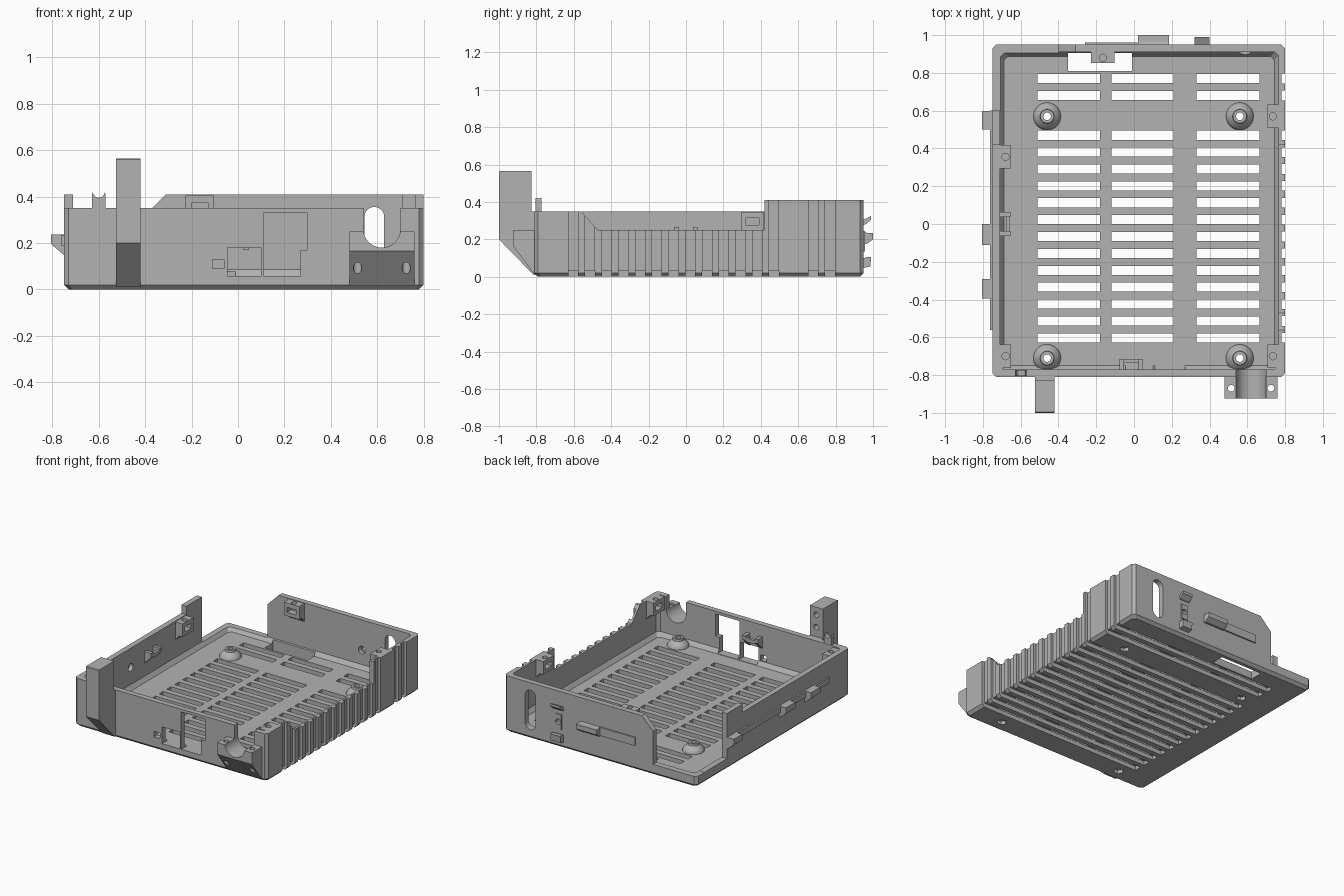
import bpy, bmesh, math
from mathutils import Matrix

if "Cube" in bpy.data.objects:
    bpy.data.objects.remove(bpy.data.objects["Cube"])

grey = bpy.data.materials.new("plain grey plastic")
grey.diffuse_color = (0.45, 0.45, 0.45, 1)
grey.use_nodes = True
grey.node_tree.nodes["Principled BSDF"].inputs["Base Color"].default_value = grey.diffuse_color


# ---- helpers: a shape is (points, axis, start, end) ----
def box(x0, x1, y0, y1, z0, z1):
    return ([(x0, y0), (x1, y0), (x1, y1), (x0, y1)], 'z', z0, z1)


def disc(u, v, r, axis, a, b, n=24):
    return ([(u + r * math.cos(2 * math.pi * i / n), v + r * math.sin(2 * math.pi * i / n))
             for i in range(n)], axis, a, b)


def capsule(u, v0, v1, r, axis, a, b, n=16):
    top = [(u + r * math.cos(math.pi * i / n), v1 + r * math.sin(math.pi * i / n)) for i in range(n + 1)]
    bot = [(u - r * math.cos(math.pi * i / n), v0 - r * math.sin(math.pi * i / n)) for i in range(n + 1)]
    return (top + bot, axis, a, b)


def place(u, v, w, axis):
    return {'z': (u, v, w), 'y': (u, w, v), 'x': (w, u, v)}[axis]


def loft(bm, rings):
    vs = [[bm.verts.new(p) for p in ring] for ring in rings]
    n = len(vs[0])
    bm.faces.new(vs[0])
    bm.faces.new(vs[-1])
    for a, b in zip(vs, vs[1:]):
        for i in range(n):
            bm.faces.new((a[i], a[(i + 1) % n], b[(i + 1) % n], b[i]))


def finish(name, bm):
    bmesh.ops.recalc_face_normals(bm, faces=bm.faces[:])
    me = bpy.data.meshes.new(name)
    bm.to_mesh(me)
    bm.free()
    ob = bpy.data.objects.new(name, me)
    bpy.context.collection.objects.link(ob)
    me.materials.append(grey)
    return ob


def solid(name, *shapes):
    bm = bmesh.new()
    for pts, axis, a, b in shapes:
        loft(bm, [[place(u, v, w, axis) for u, v in pts] for w in (a, b)])
    return finish(name, bm)


def cut_with(ob, cutter):
    mod = ob.modifiers.new("cut", 'BOOLEAN')
    mod.operation, mod.solver, mod.object = 'DIFFERENCE', 'EXACT', cutter
    bpy.context.view_layer.objects.active = ob
    bpy.ops.object.modifier_apply(modifier=mod.name)
    bpy.data.objects.remove(cutter)


def cut(ob, *shapes):
    cut_with(ob, solid("cutter", *shapes))


def tub(name, x0, x1, y0, y1, layers, c=0.02):
    """Corner-chamfered block; layers are (inset, z)."""
    bm = bmesh.new()
    rings = []
    for d, z in layers:
        a, b, e, f = x0 + d, x1 - d, y0 + d, y1 - d
        rings.append([(p, q, z) for p, q in ((a + c, e), (b - c, e), (b, e + c), (b, f - c),
                                             (b - c, f), (a + c, f), (a, f - c), (a, e + c))])
    loft(bm, rings)
    return finish(name, bm)


# ---- tray shell ----
tray = tub("tray", -0.75, 0.80, -0.81, 0.95, [(0.02, 0), (0, 0.02), (0, 0.41)])
cut_with(tray, tub("cutter", -0.71, 0.765, -0.77, 0.91, [(0.022, 0.055), (0, 0.085), (0, 0.9)]))
# wall heights and open back left corner
cut(tray, box(-1, 1, -1.1, 0.42, 0.35, 1))
cut(tray, ([(-1, 0.08), (-0.40, 0.08), (-0.40, 0.32), (-0.31, 0.41), (-0.31, 1), (-1, 1)], 'y', 0.86, 1.1))
cut(tray, box(-1, -0.66, 0.6, 1.2, 0.081, 1.2))
cut(tray, ([(-0.57, 0.36), (-0.47, 0.25), (0.42, 0.25), (0.42, 0.36)], 'x', 0.72, 1))

# cooling slots with matching grooves below and along the right wall
rows = [0.77, 0.68] + [0.47 - 0.0894 * i for i in range(13)]
cut(tray, *[box(-0.54, 0.9, y - 0.026, y + 0.026, -0.1, 0.03) for y in rows])
cut(tray, *[box(a, b, y - 0.024, y + 0.024, -0.2, 0.2)
            for y in rows for a, b in ((-0.51, -0.18), (-0.12, 0.21), (0.33, 0.665))])
cut(tray, *[box(0.78, 0.95, y - 0.0255, y + 0.0255, -0.2, 0.6) for y in rows])

# wall openings
cut(tray, box(-0.35, -0.01, 0.81, 0.905, -0.1, 0.2))
cut(tray,
    ([(0.11, 0.058), (0.27, 0.058), (0.27, 0.17), (0.30, 0.17), (0.30, 0.33), (0.11, 0.33)], 'y', -0.9, -0.74),
    box(-0.045, 0.10, -0.9, -0.74, 0.058, 0.18),
    box(-0.11, -0.06, -0.9, -0.74, 0.09, 0.13),
    capsule(0.62, 0.26, 0.8, 0.08, 'y', -0.95, -0.72),
    capsule(0.5875, 0.11, 0.313, 0.0425, 'y', 0.85, 1.1),
    disc(0.36, 0.19, 0.028, 'y', 0.85, 1.1),
    disc(-0.22, 0.21, 0.028, 'x', -0.9, -0.66))

# screw standoffs
spots = [(x, y) for x in (-0.46, 0.56) for y in (-0.71, 0.57)]
for i, (x, y) in enumerate(spots):
    bm = bmesh.new()
    loft(bm, [[(x + r * math.cos(k * math.pi / 16), y + r * math.sin(k * math.pi / 16), z) for k in range(32)]
              for r, z in ((0.073, 0.045), (0.073, 0.062), (0.062, 0.08), (0.038, 0.10), (0.036, 0.115))])
    post = finish("standoff_%d" % i, bm)
    cut(post, disc(x, y, 0.02, 'z', 0, 0.2))
    bpy.context.view_layer.objects.active = post
    post.select_set(True)
    bpy.ops.object.shade_smooth_by_angle(angle=math.radians(35))
    post.select_set(False)
cut(tray, *[disc(x, y, 0.02, 'z', -0.1, 0.2) for x, y in spots])
cut(tray, *[disc(x, y, 0.034, 'z', -0.1, 0.025, 6) for x, y in spots])


# ---- inner screw clips and hooks, built facing +x then turned ----
def turn(ob, x, y, deg):
    ob.data.transform(Matrix.Translation((x, y, 0)) @ Matrix.Rotation(math.radians(deg), 4, 'Z'))


for i, (x, y, deg, t) in enumerate([(-0.71, 0.355, 0, 0.345), (-0.71, -0.70, 0, 0.345),
                                    (0.765, 0.57, 180, 0.41), (0.765, -0.70, 180, 0.35),
                                    (-0.165, 0.91, -90, 0.405)]):
    clip = solid("screw_clip_%d" % i, ([(-0.008, t), (0.058, t), (0.058, t - 0.095), (0.03, t - 0.095),
                                       (-0.008, t - 0.14)], 'y', -0.062, 0.062))
    cut(clip, box(0.01, 0.1, -0.036, 0.036, t - 0.068, t - 0.032))
    cut(clip, disc(0.03, 0, 0.019, 'z', t - 0.05, t + 0.1))
    turn(clip, x, y, deg)

for i, (x, y, deg) in enumerate([(-0.71, 0, 0), (-0.015, -0.77, 90)]):
    hook = solid("board_hook_%d" % i,
                 *[([(-0.01, 0.265), (0.055, 0.265), (0.055, 0.235), (-0.01, 0.17)], 'y', a, a + 0.025)
                   for a in (-0.063, 0.038)],
                 box(0.035, 0.054, -0.04, 0.04, 0.225, 0.25))
    turn(hook, x, y, deg)

# ---- front parts ----
tower = solid("front_tower", ([(-0.80, 0.01), (-0.815, 0.01), (-1, 0.2), (-1, 0.56), (-0.995, 0.565),
                               (-0.825, 0.565), (-0.825, 0.35), (-0.80, 0.35)], 'x', -0.525, -0.42))
cut(tower, *[disc(-0.472, z, 0.02, 'y', -0.9, -0.8) for z in (0.42, 0.51)])

notch = [(-0.60 + 0.025 * math.cos(a), 0.42 + 0.025 * math.sin(a))
         for a in [math.pi * (1 + k / 10) for k in range(11)]]
solid("cable_guide", ([(-0.63, 0.34), (-0.63, 0.41)] + notch + [(-0.57, 0.41), (-0.57, 0.34)],
                      'y', -0.805, -0.772))

saddle = solid("cable_saddle", ([(-0.80, 0.015), (-0.812, 0.015), (-0.925, 0.165), (-0.925, 0.25), (-0.80, 0.25)],
                                'x', 0.48, 0.76))
cut(saddle, capsule(0.62, 0.26, 0.8, 0.08, 'y', -1.1, -0.7))
cut(saddle, *[disc(x, -0.87, 0.018, 'z', 0, 0.5) for x in (0.515, 0.725)])

# ---- left outer rail with tabs ----
solid("left_rail", box(-0.762, -0.74, -0.56, 0.6, 0.19, 0.235))
for i, (a, b) in enumerate([(0.5, 0.598), (-0.11, 0.0), (-0.395, -0.29)]):
    solid("left_tab_%d" % i, ([(-0.74, 0.236), (-0.805, 0.236), (-0.805, 0.195), (-0.74, 0.14)], 'y', a, b))

# ---- back outer tabs ----
solid("back_rail", box(-0.26, 0.03, 0.94, 0.96, 0.18, 0.24))
solid("back_tab", ([(0.94, 0.24), (0.965, 0.235), (1.0, 0.235), (1.0, 0.2), (0.965, 0.175), (0.94, 0.175)],
                   'x', 0.02, 0.185))
solid("back_clamp_hooks",
      ([(0.94, 0.275), (0.96, 0.28), (0.99, 0.305), (0.99, 0.325), (0.94, 0.30)], 'x', 0.32, 0.40),
      ([(0.94, 0.045), (0.985, 0.055), (0.99, 0.105), (0.965, 0.105), (0.94, 0.095)], 'x', 0.32, 0.40))
ring = solid("back_clamp_pad", box(0.335, 0.385, 0.94, 0.957, 0.135, 0.245))
cut(ring, disc(0.36, 0.19, 0.02, 'y', 0.9, 1.0))
